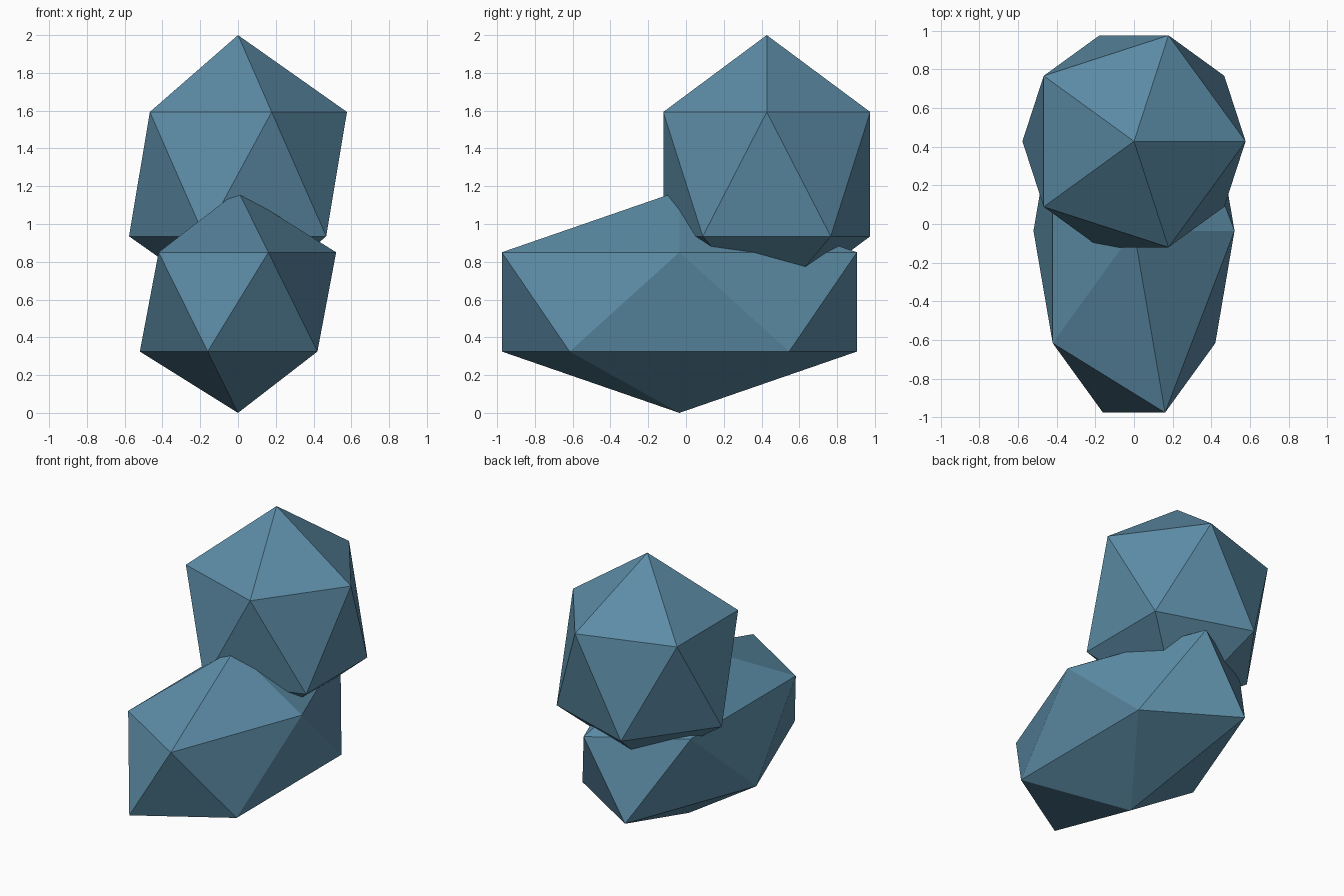
import bpy

if "Cube" in bpy.data.objects:
    bpy.data.objects.remove(bpy.data.objects["Cube"])

blue = bpy.data.materials.new("slate_blue")
blue.diffuse_color = (0.107, 0.262, 0.381, 1.0)
blue.use_nodes = True
blue.node_tree.nodes["Principled BSDF"].inputs["Base Color"].default_value = blue.diffuse_color


def rock(name, centre, radii):
    """Flat-shaded icosahedron stretched along each axis."""
    bpy.ops.mesh.primitive_ico_sphere_add(subdivisions=1, radius=1, location=centre)
    obj = bpy.context.object
    obj.name = name
    obj.scale = radii
    bpy.ops.object.transform_apply(location=False, rotation=False, scale=True)
    obj.data.materials.append(blue)
    return obj


# Long boulder lying on the ground
rock("lower_rock", (0, -0.035, 0.5875), (0.581, 1.105, 0.5875))
# Upright boulder sunk into its back half
rock("upper_rock", (0, 0.4275, 1.264), (0.645, 0.644, 0.736))
